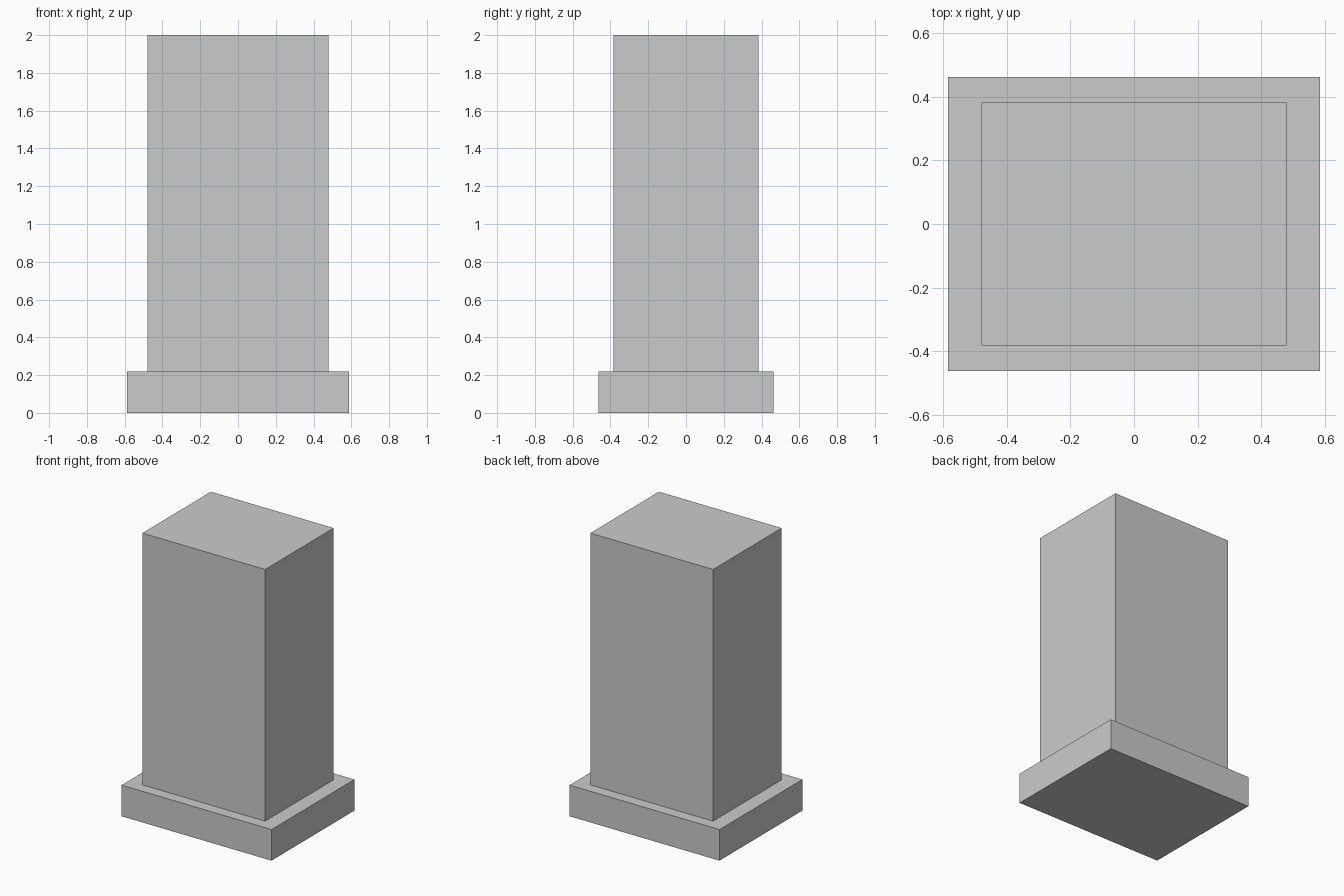
import bpy

if "Cube" in bpy.data.objects:
    bpy.data.objects.remove(bpy.data.objects["Cube"])


def box(name, width, depth, z0, z1):
    """Axis-aligned box centred on x = y = 0, spanning z0 to z1."""
    bpy.ops.mesh.primitive_cube_add(size=1, location=(0, 0, (z0 + z1) / 2))
    ob = bpy.context.object
    ob.name = name
    ob.scale = (width, depth, z1 - z0)
    bpy.ops.object.transform_apply(location=False, rotation=False, scale=True)
    return ob


BASE_HEIGHT = 0.22

# Wide plinth on the ground
box("plinth", 1.173, 0.926, 0, BASE_HEIGHT)

# Tall rectangular shaft standing on the plinth
box("shaft", 0.96, 0.766, BASE_HEIGHT, 2)
